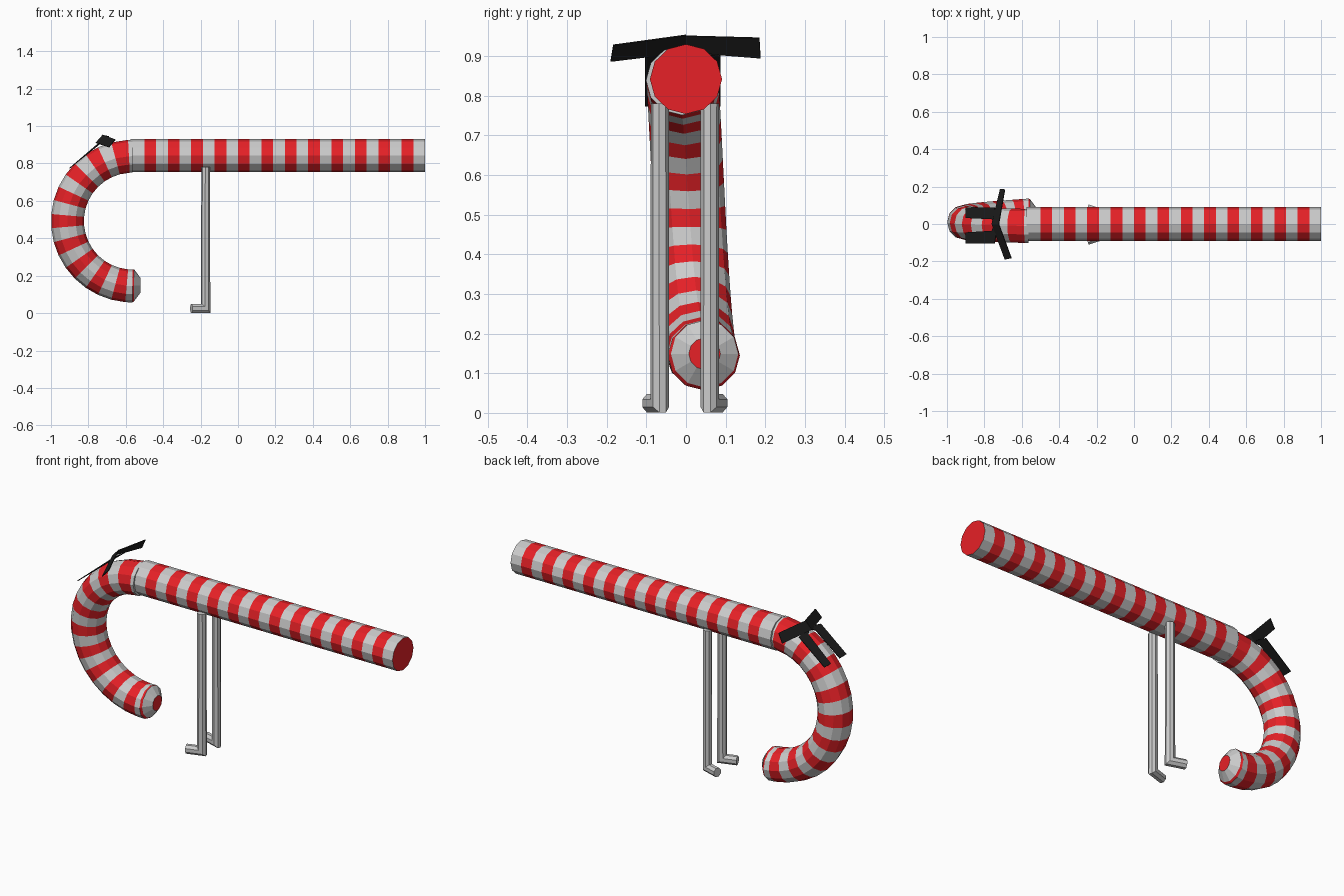
import bpy, bmesh, math
from mathutils import Vector

if "Cube" in bpy.data.objects:
    bpy.data.objects.remove(bpy.data.objects["Cube"])


def material(name, color):
    m = bpy.data.materials.new(name)
    m.diffuse_color = (*color, 1)
    m.use_nodes = True
    m.node_tree.nodes["Principled BSDF"].inputs["Base Color"].default_value = m.diffuse_color
    return m


RED = material("stripe_red", (0.8, 0.015, 0.02))
PALE = material("stripe_pale", (0.8, 0.8, 0.8))
BLACK = material("ribbon_black", (0.012, 0.012, 0.012))


def finish(name, bm, mats=()):
    bmesh.ops.recalc_face_normals(bm, faces=bm.faces)
    mesh = bpy.data.meshes.new(name)
    bm.to_mesh(mesh)
    bm.free()
    for m in mats:
        mesh.materials.append(m)
    obj = bpy.data.objects.new(name, mesh)
    bpy.context.collection.objects.link(obj)
    return obj


def loft(name, rings, bands=None, caps=(0, 0), mats=()):
    """Skin a list of point rings; bands gives each strip's material slot."""
    bm = bmesh.new()
    loops = [[bm.verts.new(p) for p in ring] for ring in rings]
    n = len(loops[0])
    for i, (a, b) in enumerate(zip(loops, loops[1:])):
        for j in range(n):
            k = (j + 1) % n
            f = bm.faces.new((a[j], a[k], b[k], b[j]))
            f.material_index = bands[i] if bands else 0
    for loop, slot in zip((loops[0], loops[-1]), caps):
        bm.faces.new(loop).material_index = slot
    return finish(name, bm, mats)


def ring(center, u, v, ru, rv, n=12, phase=0.0):
    c, u, v = Vector(center), Vector(u), Vector(v)
    return [c + u * ru * math.cos(a) + v * rv * math.sin(a)
            for a in (phase + math.tau * j / n for j in range(n))]


RY, RZ = 0.091, 0.088
Y, Z = (0, 1, 0), (0, 0, 1)

# Straight striped shaft: even bands, ending in a wider pale one
xs = [1 - 0.0625 * i for i in range(25)] + [-0.575]
loft("cane_shaft", [ring((x, 0, 0.842), Y, Z, RY, RZ) for x in xs],
     [i % 2 for i in range(24, 0, -1)][::1] and [(i + 1) % 2 for i in range(24)] and
     [0 if i % 2 == 0 else 1 for i in range(25)], (1, 0), (PALE, RED))

# Curved hook drifting sideways, with a blunt tapered tip
CX, CZ, R = -0.565, 0.492, 0.347
angles = [90, 93] + list(range(105, 266, 10)) + [270]
rings, bands = [], []
for i, deg in enumerate(angles):
    a = math.radians(deg)
    d = Vector((math.cos(a), 0, math.sin(a)))
    t = (deg - 90) / 180
    c = Vector((CX, -0.01 + 0.055 * t ** 1.5, CZ)) + d * R
    rings.append(ring(c, Y, d, RY, RZ))
    bands.append(i % 2)
for x, r in ((-0.555, 0.085), (-0.522, 0.04)):
    rings.append(ring((x, 0.047, CZ - R + 0.004), Y, (0, 0, -1), r, r))
bands = [i % 2 for i in range(len(rings) - 1)]
bands[-2:] = [1, 0]
loft("cane_hook", rings, bands, (0, 1), (PALE, RED))

# Legs: octagonal pipes mitred into outward-turned feet
for side, y, name in ((-1, -0.066, "front_leg"), (1, 0.06, "back_leg")):
    out = Vector((-0.95, side * 0.3, 0)).normalized()
    across = Vector((0, 0, 1)).cross(out)
    r, ph = 0.0255, math.pi / 8
    knee = Vector((-0.173, y, 0.0245))
    loft(name, [
        ring((-0.173, y, 0.78), across, out, r * 0.9, r * 0.9, 8, ph),
        ring(knee, across, out + Vector(Z), r * 0.9, r, 8, ph),
        ring(knee + out * 0.08, across, Z, r * 0.9, r, 8, ph)])


def ribbon(name, corners):
    bm = bmesh.new()
    bm.faces.new([bm.verts.new(p) for p in corners])
    obj = finish(name, bm, (BLACK,))
    mod = obj.modifiers.new("thickness", 'SOLIDIFY')
    mod.thickness, mod.offset = 0.004, 0


# Ribbon bow: two tilted arms meeting at the knot
ribbon("bow_arm_front", [(-0.76, 0, 0.91), (-0.722, 0, 0.953),
                         (-0.655, -0.183, 0.928), (-0.69, -0.19, 0.887)])
ribbon("bow_arm_back", [(-0.76, 0, 0.91), (-0.722, 0, 0.951),
                        (-0.69, 0.185, 0.946), (-0.715, 0.188, 0.895)])

# Ribbon tails resting on the outside of the hook
for s, y0, y1, name in ((-1, -0.045, -0.103, "front"), (1, 0.032, 0.087, "back")):
    ribbon("bow_tail_" + name, [(-0.745, 0, 0.91), (-0.76, y0 * 0.8, 0.895), (-0.9, y0, 0.775),
                                (-0.9, y1, 0.775), (-0.745, y1, 0.9), (-0.735, y0, 0.91)])
